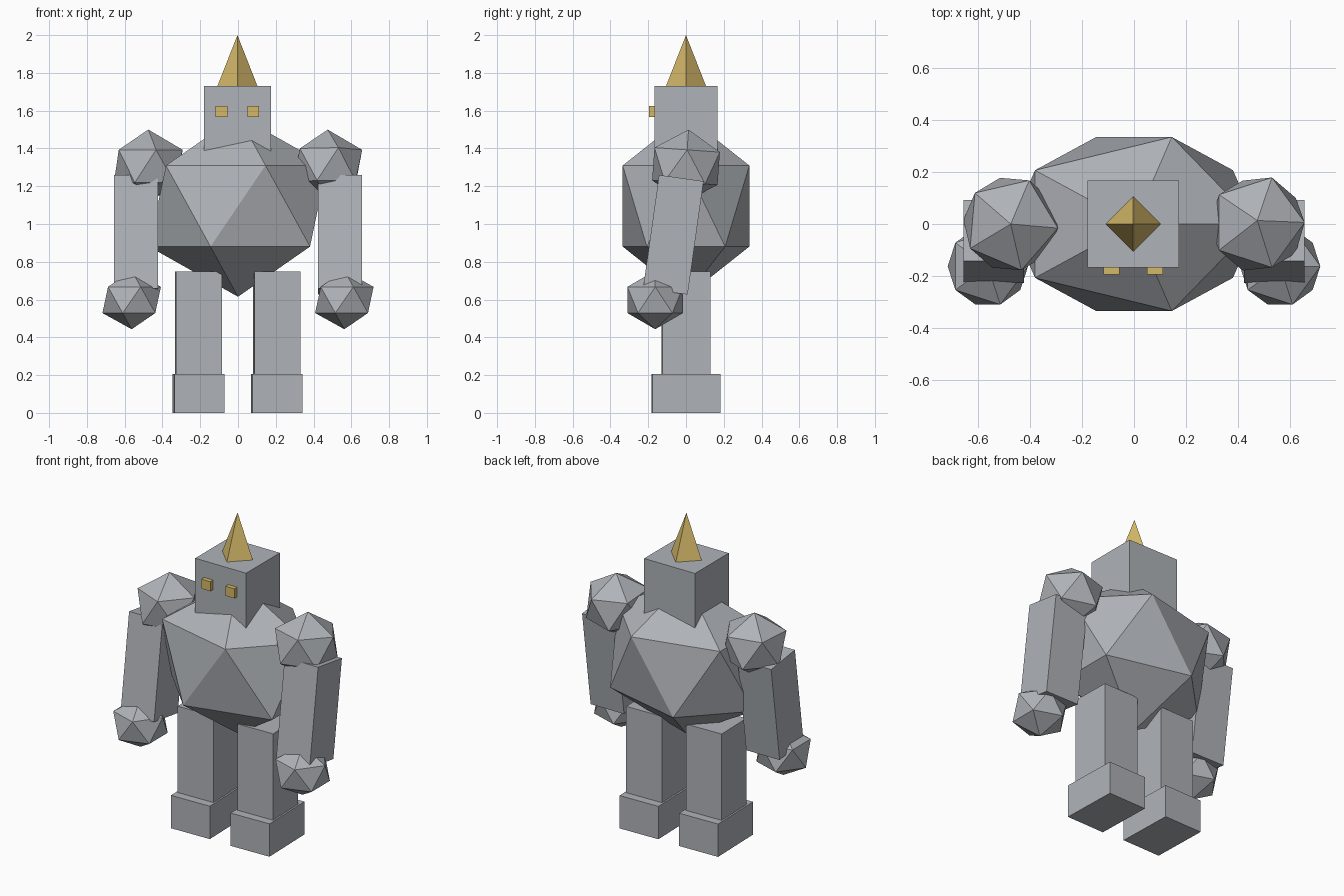
import bpy
from math import radians

cube = bpy.data.objects.get("Cube")
if cube:
    bpy.data.objects.remove(cube, do_unlink=True)


def make_material(name, rgb):
    mat = bpy.data.materials.new(name)
    mat.use_nodes = True
    mat.diffuse_color = (*rgb, 1)
    mat.node_tree.nodes["Principled BSDF"].inputs["Base Color"].default_value = (*rgb, 1)
    return mat


stone = make_material("stone grey", (0.43, 0.45, 0.48))
gold = make_material("gold", (0.66, 0.48, 0.14))


def finish(name, mat, scale, rot):
    obj = bpy.context.object
    obj.name = name
    obj.scale = scale
    obj.rotation_euler = [radians(a) for a in rot]
    obj.data.materials.append(mat)
    return obj


def box(name, loc, size, mat=stone, rot=(0, 0, 0)):
    bpy.ops.mesh.primitive_cube_add(size=1, location=loc)
    return finish(name, mat, size, rot)


def boulder(name, loc, radii, rot=(0, 0, 0)):
    bpy.ops.mesh.primitive_ico_sphere_add(subdivisions=1, radius=1, location=loc)
    return finish(name, stone, radii, rot)


# Body and head
boulder("torso", (0, 0, 1.095), (0.527, 0.394, 0.48))
box("head", (-0.003, 0, 1.555), (0.353, 0.335, 0.35))

# Four-sided horn
bpy.ops.mesh.primitive_cone_add(vertices=4, radius1=0.106, radius2=0, depth=0.27,
                                location=(-0.003, 0, 1.865))
finish("horn", gold, (1, 1, 1), (0, 0, 0))

# Paired parts
for side, s in (("left", 1), ("right", -1)):
    box(side + "_eye", (s * 0.084 - 0.003, -0.17, 1.596), (0.062, 0.05, 0.06), gold)
    boulder(side + "_shoulder", (s * 0.475, 0, 1.306), (0.204, 0.204, 0.194),
            (-4, 0, 0) if s > 0 else (0, 0, -5))
    box(side + "_arm", (s * 0.54, -0.067, 0.943), (0.232, 0.238, 0.606), rot=(-8, 0, 0))
    boulder(side + "_hand", (s * 0.563, -0.163, 0.598), (0.173, 0.173, 0.155))
    box(side + "_leg", (s * 0.207 - 0.002, 0, 0.46), (0.244, 0.254, 0.575), rot=(0, 0, 1.5))
    box(side + "_foot", (s * 0.207 - 0.002, 0, 0.103), (0.265, 0.36, 0.206), rot=(0, 0, 1.5))
